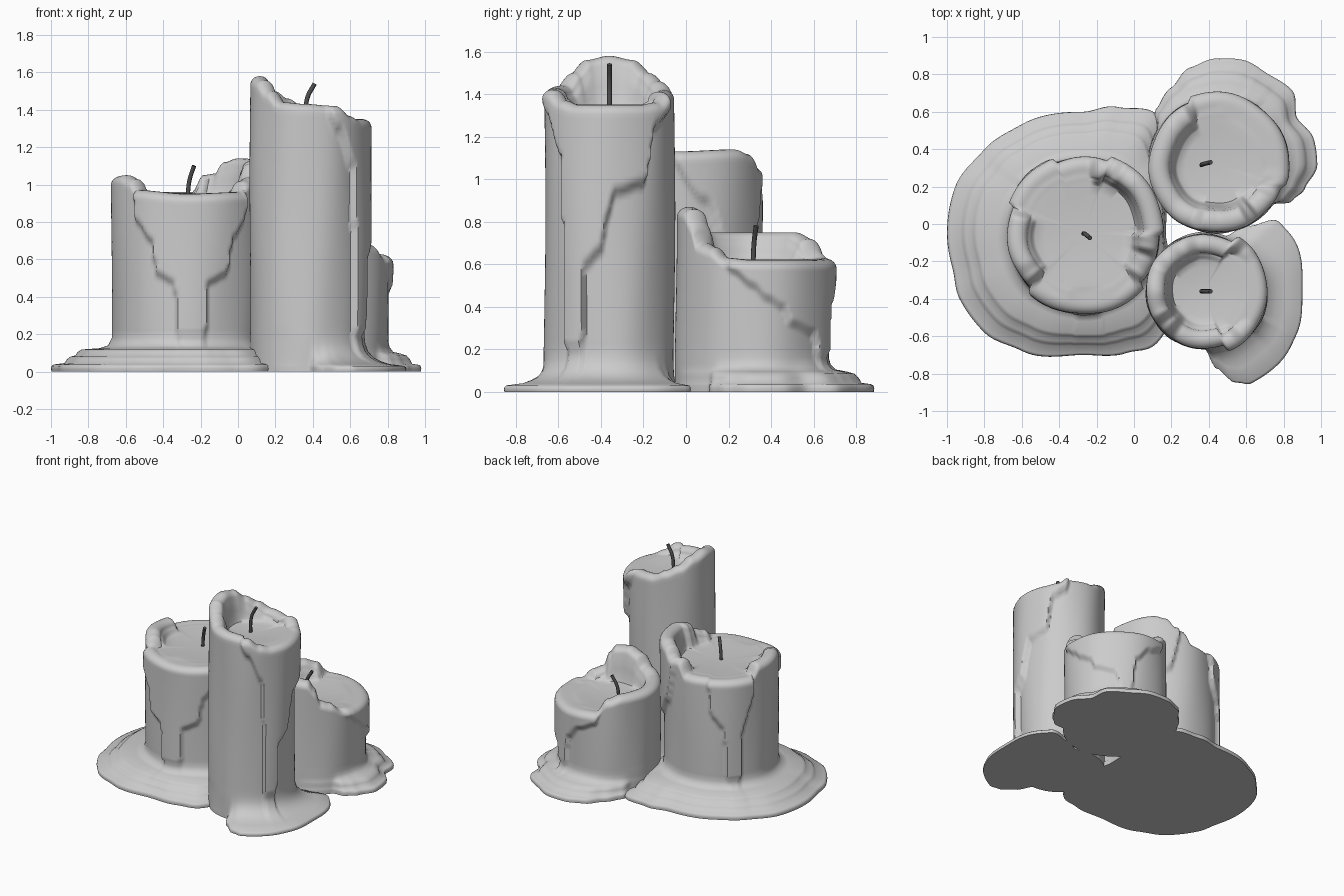
import bpy, bmesh
from math import sin, cos, pi, radians

N = 160           # segments around each candle


def smooth(t):
    t = max(0.0, min(1.0, t))
    return t * t * (3 - 2 * t)


def around(table, deg):
    """Eased periodic lookup in a list of (angle in degrees, value)."""
    deg %= 360
    pts = sorted((a % 360, v) for a, v in table)
    pts = [(pts[-1][0] - 360, pts[-1][1])] + pts + [(pts[0][0] + 360, pts[0][1])]
    for (a, u), (b, v) in zip(pts, pts[1:]):
        if a <= deg <= b:
            return u + (v - u) * smooth((deg - a) / max(b - a, 1e-6))


def candle(name, centre, radius, rim, rim_width, pool, puddle, skirt, drip, thick, lean=0.0):
    """Puddle skirt, dripping wall, uneven rim and molten pool in one closed lathe."""
    bm = bmesh.new()
    columns = []
    for i in range(N):
        deg = 360 * i / N
        th = radians(deg)
        top, edge = around(rim, deg), around(puddle, deg)
        low = around(drip, deg)

        def wall(z):
            r = radius * (1 + 0.010 * sin(3 * th + 4 * z) + 0.006 * sin(7 * th - 3 * z))
            return r + thick * smooth((z - low) / 0.06 + 0.5)

        h = 0.045
        col = []
        # puddle from its outer edge up to the wall
        base = wall(0.1)
        edge = max(edge, base)
        for f, z in skirt:
            col.append((base + (edge - base) * f, z))
        # wall
        z0, z1 = skirt[-1][1] + 0.04, top - h
        for k in range(46):
            z = z0 + (z1 - z0) * k / 45
            col.append((wall(z), z))
        # rounded rim
        ro, w = wall(z1), rim_width
        for k in range(1, 11):
            a = pi * k / 10
            z = z1 + h * sin(a)
            if k > 5:
                z = max(z, min(pool + 0.015, top))
            col.append((ro - w / 2 + w / 2 * cos(a), z))
        # inner face and pool
        ri = ro - w
        zi = col[-1][1]
        for k in range(1, 5):
            col.append((ri - 0.01 * k, zi + (pool + 0.012 - zi) * smooth(k / 4)))
        for f in (0.8, 0.55, 0.3, 0.1):
            col.append(((ri - 0.04) * f, pool + 0.012 * f * f))
        columns.append([bm.verts.new((centre[0] + r * cos(th) + lean * z, centre[1] + r * sin(th), z))
                        for r, z in col])
    for i in range(N):
        a, b = columns[i], columns[(i + 1) % N]
        for k in range(len(a) - 1):
            bm.faces.new((a[k], b[k], b[k + 1], a[k + 1]))
    bm.faces.new([c[-1] for c in columns])
    # flat underside as a fan
    hub = bm.verts.new((centre[0], centre[1], 0))
    for i in range(N):
        bm.faces.new((hub, columns[(i + 1) % N][0], columns[i][0]))
    bmesh.ops.recalc_face_normals(bm, faces=bm.faces)
    me = bpy.data.meshes.new(name)
    bm.to_mesh(me)
    bm.free()
    ob = bpy.data.objects.new(name, me)
    bpy.context.collection.objects.link(ob)
    bpy.ops.object.select_all(action='DESELECT')
    ob.select_set(True)
    bpy.context.view_layer.objects.active = ob
    bpy.ops.object.shade_smooth_by_angle(angle=radians(60))


soot = bpy.data.materials.new("soot")
soot.diffuse_color = (0.08, 0.08, 0.08, 1)


def wick(name, points):
    cu = bpy.data.curves.new(name, 'CURVE')
    cu.dimensions = '3D'
    cu.bevel_depth = 0.012
    cu.bevel_resolution = 2
    cu.use_fill_caps = True
    sp = cu.splines.new('BEZIER')
    sp.bezier_points.add(len(points) - 1)
    for bp, p in zip(sp.bezier_points, points):
        bp.co = p
        bp.handle_left_type = bp.handle_right_type = 'AUTO'
    cu.materials.append(soot)
    bpy.context.collection.objects.link(bpy.data.objects.new(name, cu))


# medium candle, left, with the wide stepped puddle
candle("medium_candle", (-0.27, -0.05), 0.405,
       rim=[(0, 1.13), (45, 1.14), (58, 1.12), (66, 1.06), (76, 1.05), (86, 0.96), (158, 0.96),
            (168, 1.04), (205, 1.05), (218, 1.03), (228, 0.97), (270, 0.95), (315, 0.96),
            (325, 1.02), (340, 1.04), (348, 1.11)],
       rim_width=0.11, pool=0.94,
       puddle=[(0, 0.44), (30, 0.48), (45, 0.62), (60, 0.75), (75, 0.70), (90, 0.65), (120, 0.67),
               (140, 0.695), (160, 0.73), (180, 0.73), (195, 0.725), (208, 0.75), (225, 0.75),
               (242, 0.71), (270, 0.65), (290, 0.68), (301, 0.71), (318, 0.66), (335, 0.5)],
       skirt=[(0.99, 0), (1, 0.015), (0.99, 0.03), (0.95, 0.038), (0.78, 0.045), (0.74, 0.065),
              (0.68, 0.08), (0.6, 0.086), (0.56, 0.105), (0.5, 0.118), (0.2, 0.125), (0.06, 0.14), (0, 0.18)],
       drip=[(20, 0.9), (40, 0.55), (60, 0.7), (80, 1.2), (108, 1.2), (116, 0.68), (127, 0.6),
             (131, 0.1), (143, 0.1), (147, 0.6), (156, 0.75), (163, 1.2),
             (222, 1.2), (230, 0.8), (243, 0.7), (247, 0.52), (260, 0.48), (264, 0.1), (282, 0.1),
             (286, 0.48), (300, 0.52), (306, 0.72), (316, 0.8), (322, 1.2), (345, 1.2)], thick=0.03)
wick("medium_wick", [(-0.27, -0.05, 0.92), (-0.26, -0.055, 1.02), (-0.235, -0.075, 1.1)])

# tall candle, front right
candle("tall_candle", (0.37, -0.36), 0.305,
       rim=[(0, 1.35), (30, 1.35), (45, 1.36), (60, 1.41), (95, 1.42), (115, 1.46), (135, 1.5),
            (155, 1.56), (180, 1.58), (205, 1.56), (222, 1.5), (240, 1.44), (270, 1.43), (300, 1.42),
            (315, 1.37), (330, 1.35)],
       rim_width=0.10, pool=1.335,
       puddle=[(0, 0.53), (28, 0.56), (43, 0.55), (55, 0.43), (68, 0.32), (180, 0.3), (272, 0.31),
               (280, 0.42), (290, 0.52), (297, 0.555), (319, 0.56), (335, 0.55)],
       skirt=[(0.99, 0), (1, 0.01), (0.99, 0.022), (0.95, 0.03), (0.6, 0.04), (0.4, 0.055),
              (0.22, 0.075), (0.08, 0.11), (0.02, 0.15), (0, 0.19)],
       drip=[(0, 0.85), (4, 0.94), (30, 0.98), (40, 1.25), (55, 1.3), (70, 1.7), (270, 1.7), (300, 1.3),
             (318, 1.1), (322, 0.1), (336, 0.1), (340, 0.6), (352, 0.66)], thick=0.04)
wick("tall_wick", [(0.36, -0.36, 1.31), (0.37, -0.36, 1.46), (0.41, -0.36, 1.54)])

# short candle, back right
candle("short_candle", (0.44, 0.315), 0.362,
       rim=[(0, 0.62), (60, 0.62), (108, 0.63), (122, 0.72), (140, 0.75), (220, 0.75), (245, 0.77),
            (258, 0.84), (275, 0.87), (296, 0.86), (305, 0.8), (312, 0.7), (325, 0.68), (338, 0.63)],
       rim_width=0.115, pool=0.61,
       puddle=[(0, 0.54), (15, 0.54), (30, 0.5), (45, 0.57), (60, 0.56), (75, 0.58), (90, 0.57),
               (105, 0.54), (120, 0.48), (137, 0.44), (150, 0.37), (250, 0.36), (325, 0.37),
               (335, 0.45), (345, 0.49)],
       skirt=[(0.99, 0), (1, 0.015), (0.98, 0.03), (0.92, 0.036), (0.72, 0.042), (0.66, 0.065),
              (0.56, 0.085), (0.4, 0.095), (0.15, 0.105), (0.04, 0.13), (0, 0.16)],
       drip=[(0, 0.5), (10, 0.44), (22, 0.4), (28, 0.32), (50, 0.28), (56, 0.1), (68, 0.1), (74, 0.4),
             (90, 0.5), (110, 0.55), (120, 0.9), (325, 0.9), (345, 0.57)], thick=0.028)
wick("short_wick", [(0.36, 0.315, 0.58), (0.37, 0.32, 0.7), (0.41, 0.33, 0.78)])
